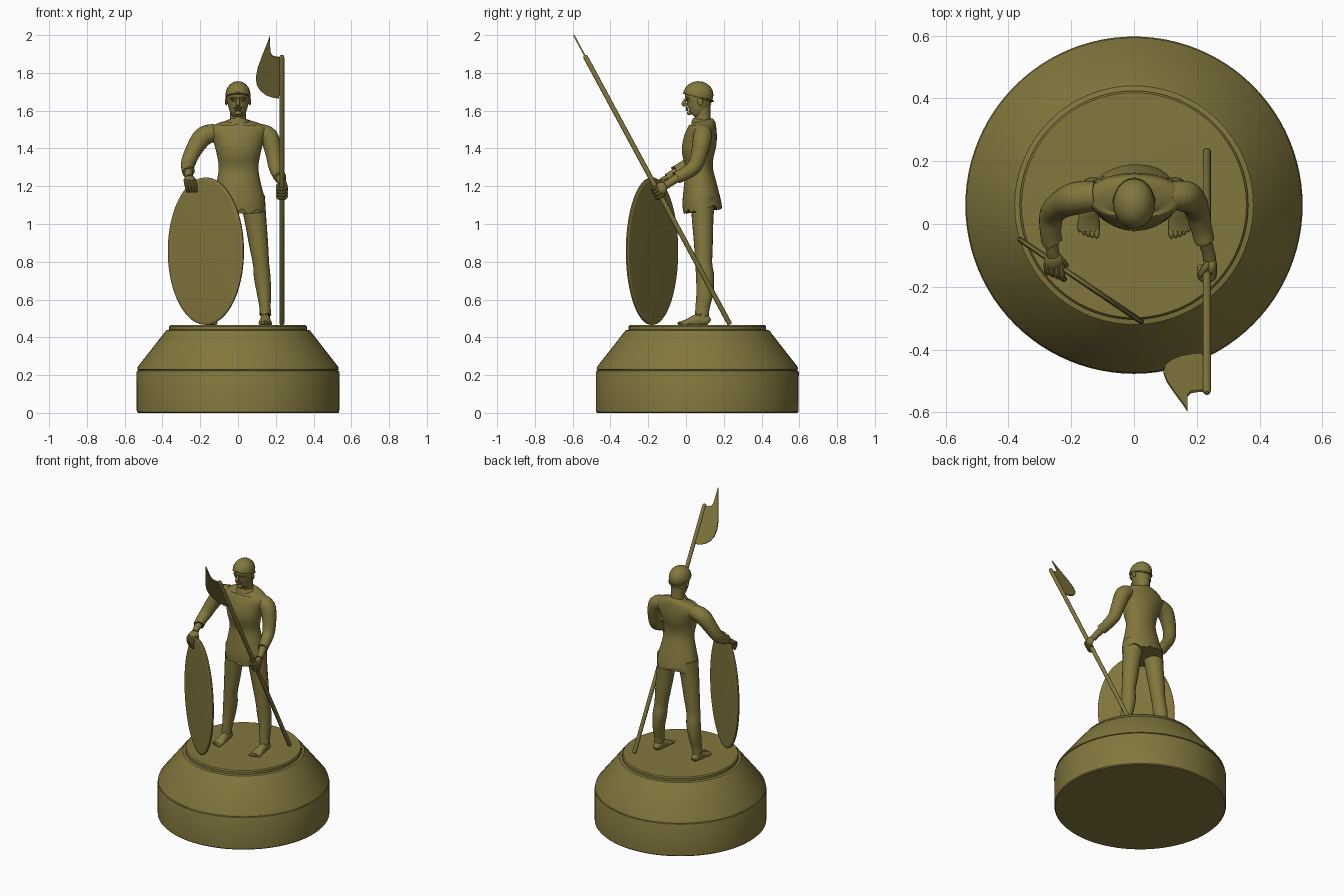
import bpy, bmesh, math, random
from mathutils import Vector, Matrix

random.seed(4)
bronze = bpy.data.materials.new("olive_bronze")
bronze.diffuse_color = (0.225, 0.185, 0.047, 1)


def finish(name, bm):
    bmesh.ops.recalc_face_normals(bm, faces=bm.faces[:])
    me = bpy.data.meshes.new(name)
    bm.to_mesh(me)
    bm.free()
    me.materials.append(bronze)
    ob = bpy.data.objects.new(name, me)
    bpy.context.collection.objects.link(ob)
    return ob


def smooth_path(pts, sub):
    """Catmull-Rom through points of any dimension."""
    if sub == 1:
        return [tuple(p) for p in pts]
    ext = [pts[0]] + list(pts) + [pts[-1]]
    out = []
    for i in range(1, len(ext) - 2):
        for k in range(sub):
            t = k / sub
            out.append(tuple(0.5 * (2*b + (c-a)*t + (2*a-5*b+4*c-d)*t*t + (3*b-a-3*c+d)*t**3)
                             for a, b, c, d in zip(*ext[i-1:i+3])))
    return out + [tuple(pts[-1])]


def loft(name, pts, n=20, sub=4, ref=(1, 0, 0), ragged=0, floor=None):
    """Skin of elliptical rings: each point is x, y, z, radius[, radius across]."""
    pts = smooth_path([tuple(p) if len(p) == 5 else (*p, p[3]) for p in pts], sub)
    bm = bmesh.new()
    rings = []
    for i, p in enumerate(pts):
        t = Vector(pts[min(i+1, len(pts)-1)][:3]) - Vector(pts[max(i-1, 0)][:3])
        t.normalize()
        r = Vector(ref)
        u = (r - t * r.dot(t)).normalized()
        v = t.cross(u)
        ring = []
        for k in range(n):
            a = 2 * math.pi * k / n
            co = Vector(p[:3]) + u * p[3] * math.cos(a) + v * p[4] * math.sin(a)
            if ragged and i == 0:      # torn cloth edge
                co -= t * random.uniform(-0.2, 1) * ragged
            if floor is not None:
                co.z = max(co.z, floor)
            ring.append(bm.verts.new(co))
        rings.append(ring)
    for a, b in zip(rings, rings[1:]):
        for k in range(n):
            bm.faces.new((a[k], a[(k+1) % n], b[(k+1) % n], b[k]))
    bm.faces.new(rings[0][::-1])
    bm.faces.new(rings[-1])
    return finish(name, bm)


def blob(name, loc, radii, rot=(0, 0, 0), cut=None):
    bm = bmesh.new()
    bmesh.ops.create_uvsphere(bm, u_segments=24, v_segments=16, radius=1)
    m = Matrix.LocRotScale(Vector(loc), None, None)
    for ax, ang in zip("XYZ", rot):
        m = m @ Matrix.Rotation(math.radians(ang), 4, ax)
    bm.transform(m @ Matrix.Diagonal((*radii, 1)))
    if cut:
        res = bmesh.ops.bisect_plane(bm, geom=bm.verts[:] + bm.edges[:] + bm.faces[:],
                                     plane_co=cut[0], plane_no=cut[1], clear_inner=True)
        bmesh.ops.holes_fill(bm, edges=[e for e in bm.edges if e.is_boundary])
    return finish(name, bm)


# round pedestal
CY = 0.06
loft("pedestal", [(0, CY, z, r) for r, z in [
    (.53, 0), (.536, .006), (.537, .215), (.534, .222), (.528, .225), (.528, .228),
    (.534, .231), (.53, .245), (.392, .422), (.386, .43), (.38, .437), (.364, .4405),
    (.364, .457), (.358, .4645), (.345, .465)]], n=96, sub=1)

# tunic and collar
loft("tunic", [(0.003, (a+b)/2, z, rx, (b-a)/2) for z, rx, a, b in [
    (1.09, .142, -.018, .19), (1.14, .137, -.018, .18), (1.22, .117, -.01, .16), (1.3, .105, -.002, .142),
    (1.38, .118, -.022, .152), (1.44, .135, -.014, .163), (1.49, .155, .005, .165),
    (1.52, .14, .022, .16), (1.54, .085, .028, .15), (1.548, .05, .035, .14)]], n=40, ragged=.028)
loft("collar", [(0, .088, 1.528, .068, .062), (0, .086, 1.548, .057, .056),
                (0, .086, 1.552, .05, .05)], n=24, ragged=.02, sub=2)

# neck, head, cap and face
loft("neck", [(0, .09, 1.5, .05), (0, .088, 1.56, .043), (0, .085, 1.63, .044)])
loft("head", [(0, (a+b)/2, z, rx, (b-a)/2) for z, rx, a, b in [
    (1.572, .018, .022, .06), (1.58, .034, .01, .085), (1.605, .047, .006, .115),
    (1.65, .058, .002, .135), (1.69, .061, -.004, .138), (1.73, .046, .02, .118), (1.748, .015, .05, .085)]], n=28)
blob("cap", (0, .065, 1.684), (.066, .08, .072), cut=((0, -.015, 1.69), (0, .29, 1)))
loft("cap_band", [(.062*math.cos(a), .066+.077*math.sin(a), 1.672-.022*math.sin(a), .005)
                  for a in [math.pi*2*k/24 for k in range(25)]], n=8, sub=1, ref=(0, 0, 1))
loft("nose", [(0, .004, 1.67, .006), (0, -.008, 1.65, .008), (0, -.012, 1.636, .012), (0, .004, 1.628, .008)], n=12)
blob("upper_lip", (0, .004, 1.614), (.021, .008, .005))
blob("lower_lip", (0, .006, 1.604), (.017, .008, .005))
blob("chin", (0, .018, 1.587), (.02, .014, .011))
for s, side in ((-1, "right"), (1, "left")):
    blob(side + "_eye", (s*.024, .01, 1.655), (.012, .009, .006))
    blob(side + "_brow", (s*.025, .006, 1.668), (.02, .009, .005), (0, s*8, s*18))
    blob(side + "_ear", (s*.062, .075, 1.648), (.007, .014, .021), (15, 0, 0))

    # trouser leg, ankle, foot and toes
    loft(side + "_trouser", [(s*x, y, z, rx, ry) for x, y, z, rx, ry in [
        (.145, .085, .525, .031, .037), (.143, .088, .56, .03, .038), (.137, .1, .64, .038, .045),
        (.128, .101, .72, .044, .048), (.122, .094, .79, .043, .045), (.108, .092, .9, .051, .05),
        (.09, .088, 1.04, .059, .058), (.075, .09, 1.14, .068, .066)]], ragged=.014)
    loft(side + "_ankle", [(s*.145, .085, .54, .025), (s*.145, .092, .48, .024)])
    loft(side + "_foot", [(s*.144, y, z, rx, rz) for y, z, rx, rz in [
        (.127, .483, .008, .008), (.118, .487, .022, .022), (.085, .494, .026, .032),
        (.045, .487, .028, .03), (.01, .48, .034, .019), (-.022, .474, .034, .012)]], floor=.464)
    for k in range(5):
        blob(f"{side}_toe_{k+1}", (s*(.119 + k*.0135), -.026 + k*k*.0012, .474),
             (.0095 - k*.0007, .02, .01))

# sleeves and forearms
loft("right_sleeve", [(-.262, -.05, 1.277, .034), (-.266, -.02, 1.295, .034), (-.262, .03, 1.328, .039),
                      (-.235, .06, 1.39, .044), (-.185, .082, 1.462, .052), (-.12, .09, 1.485, .046)], ragged=.014)
loft("left_sleeve", [(.222, -.045, 1.248, .033), (.214, -.01, 1.264, .034), (.2, .045, 1.305, .039),
                     (.188, .072, 1.38, .044), (.163, .088, 1.462, .05), (.11, .09, 1.488, .044)], ragged=.014)
loft("right_forearm", [(-.265, -.02, 1.293, .026), (-.261, -.075, 1.262, .021), (-.256, -.1, 1.246, .021)])
loft("left_forearm", [(.215, -.02, 1.263, .026), (.234, -.08, 1.222, .021), (.241, -.11, 1.203, .021)])

# spear shaft, with the blade in the plane of the shaft
SLOPE = -0.54


def shaft_y(z):
    return -.535 + (z - 1.89) * SLOPE


loft("spear_shaft", [(.232, shaft_y(z), z, r) for z, r in
                     [(.468, .009), (.474, .013), (1.882, .013), (1.889, .011), (1.893, .006)]], n=16, sub=1)
outline = [(.17, 2.0), (.158, 1.965), (.128, 1.89), (.104, 1.825), (.094, 1.775), (.1, 1.735), (.12, 1.705),
           (.15, 1.682), (.185, 1.67), (.216, 1.666), (.222, 1.7), (.222, 1.882), (.2, 1.885), (.18, 1.892), (.171, 1.91)]
bm = bmesh.new()
off = Vector((0, .88, .475)) * .004
layers = [[bm.verts.new(Vector((x, shaft_y(z), z)) + off*s) for x, z in outline] for s in (-1, 1)]
for lay in layers:
    bm.faces.new(lay)
for k in range(len(outline)):
    j = (k + 1) % len(outline)
    bm.faces.new((layers[0][k], layers[0][j], layers[1][j], layers[1][k]))
finish("spear_blade", bm)

# oval shield standing on its edge
c, nrm = Vector((-.17, -.18, .856)), Vector((-.56, -.828, 0))
loft("shield", [(*(c + nrm*d), h, w) for d, h, w in [
    (-.009, .372, .224), (-.0085, .383, .235), (-.004, .39, .241), (.004, .39, .241),
    (.0085, .383, .235), (.009, .372, .224)]], n=72, sub=1, ref=(0, 0, 1))

# left hand gripping the shaft
blob("left_palm", (.248, -.132, 1.188), (.016, .032, .033), (-25, 0, 0))
d, e, x = Vector((0, -.475, .88)), Vector((0, .88, .475)), Vector((1, 0, 0))
grip = Vector((.232, shaft_y(1.17), 1.17))
for k in range(4):
    arc = [grip + d*(.027 - k*.018) + (x*math.cos(a) + e*math.sin(a))*.023
           for a in [math.radians(60 - 48*i) for i in range(6)]]
    loft(f"left_finger_{k+1}", [(*p, .0095) for p in arc], n=10, ref=d)
loft("left_thumb", [(.24, -.125, 1.2, .011), (.222, -.145, 1.208, .011), (.21, -.165, 1.205, .008)], n=10, ref=d)

# right hand resting over the shield rim
blob("right_palm", (-.256, -.118, 1.236), (.03, .033, .015), (30, 0, 0))
for k in range(4):
    fx = -.279 + k*.016
    loft(f"right_finger_{k+1}", [(fx, -.128 + abs(k-1)*.001, 1.232, .0095),
                                 (fx + .003, -.153 - k*.005, 1.215, .0095),
                                 (fx + .008, -.152 - k*.008, 1.19, .0085),
                                 (fx + .012, -.148 - k*.009, 1.168, .006)], n=10)
loft("right_thumb", [(-.24, -.105, 1.236, .011), (-.222, -.125, 1.222, .01), (-.214, -.132, 1.2, .007)], n=10)

# smooth shading with crisp edges
for ob in bpy.context.collection.objects:
    ob.select_set(True)
    bpy.context.view_layer.objects.active = ob
bpy.ops.object.shade_smooth_by_angle(angle=math.radians(35))
